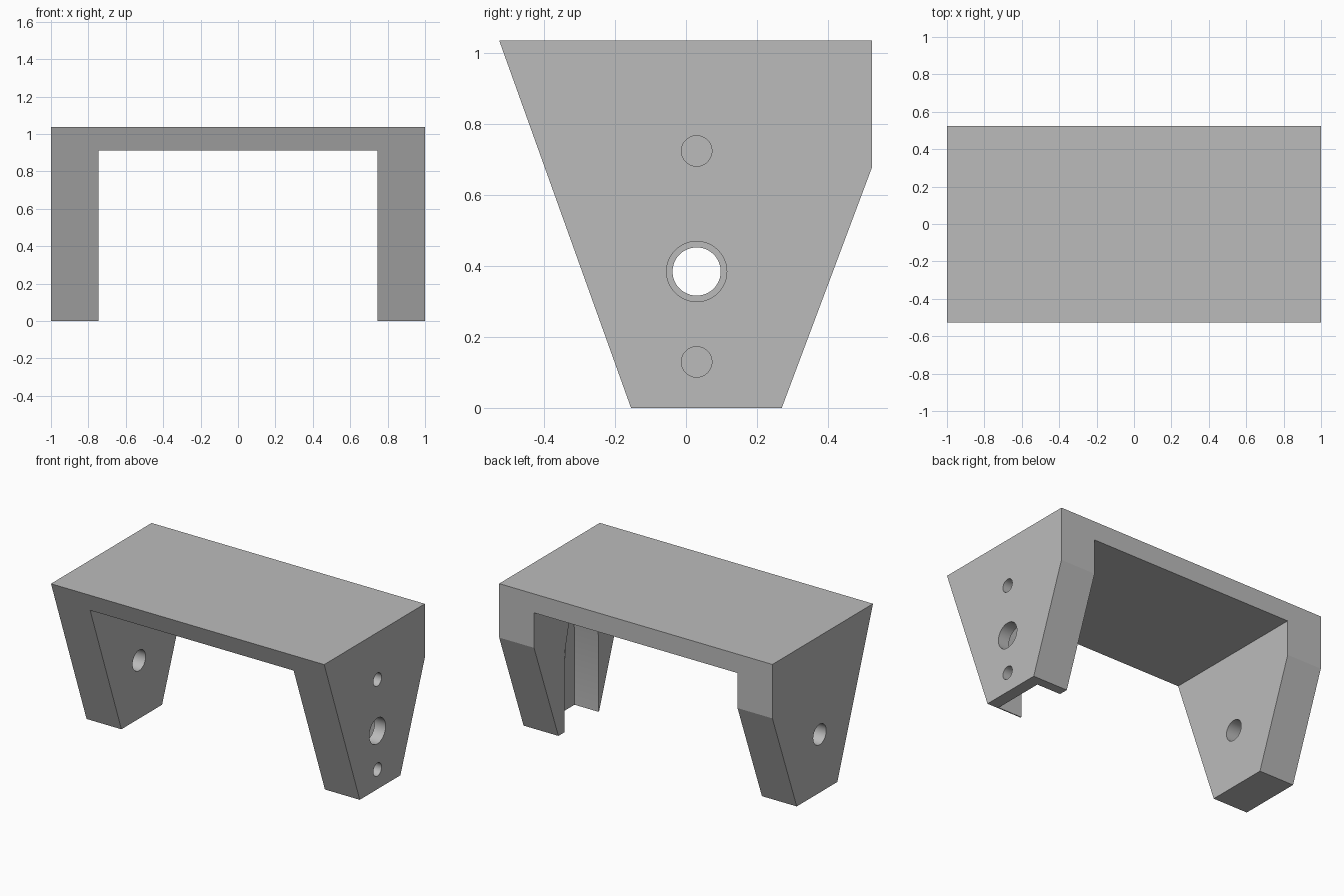
import bpy, bmesh, math
from mathutils import Matrix, Vector

old = bpy.data.objects.get("Cube")
if old:
    bpy.data.objects.remove(old, do_unlink=True)

grey = bpy.data.materials.new("plain_grey")
grey.use_nodes = True
colour = (0.5, 0.5, 0.5, 1)
grey.diffuse_color = colour
grey.node_tree.nodes["Principled BSDF"].inputs["Base Color"].default_value = colour

WALL_X = 0.745   # inner face of each side wall
AXIS_Y = 0.03    # centre line of holes and pocket


def finish(name, bm):
    bmesh.ops.recalc_face_normals(bm, faces=bm.faces[:])
    mesh = bpy.data.meshes.new(name)
    bm.to_mesh(mesh)
    bm.free()
    mesh.materials.append(grey)
    obj = bpy.data.objects.new(name, mesh)
    bpy.context.collection.objects.link(obj)
    return obj


def prism(name, profile, x0, x1):
    """Extrude a (y, z) profile along x."""
    bm = bmesh.new()
    face = bm.faces.new([bm.verts.new((x0, y, z)) for y, z in profile])
    new = bmesh.ops.extrude_face_region(bm, geom=[face])["geom"]
    verts = [v for v in new if isinstance(v, bmesh.types.BMVert)]
    bmesh.ops.translate(bm, verts=verts, vec=Vector((x1 - x0, 0, 0)))
    return finish(name, bm)


def bore(name, z, radius, x0, x1):
    """Cylinder cutter along x."""
    bm = bmesh.new()
    place = Matrix.Translation(((x0 + x1) / 2, AXIS_Y, z)) @ Matrix.Rotation(math.pi / 2, 4, "Y")
    bmesh.ops.create_cone(bm, cap_ends=True, segments=48, radius1=radius,
                          radius2=radius, depth=x1 - x0, matrix=place)
    return finish(name, bm)


# Bracket body: tapered side outline across the full width
outline = [(-0.527, 1.037), (0.525, 1.037), (0.525, 0.68), (0.27, 0), (-0.155, 0)]
bracket = prism("bracket", outline, -1, 1)

# Opening between the side walls
opening = [(-0.8, -0.2), (0.8, -0.2), (0.8, 0.912), (-0.8, 0.912)]

# Pocket in the left wall: straight below, tapering above, open at the bottom
half = [(0.178, -0.1), (0.178, 0.505), (0.103, 0.81)]
pocket = [(AXIS_Y + w, z) for w, z in half] + [(AXIS_Y - w, z) for w, z in reversed(half)]

cutters = [
    prism("opening_cutter", opening, -WALL_X, WALL_X),
    prism("pocket_cutter", pocket, WALL_X - 0.1, 0.92),
    bore("left_shaft_cutter", 0.385, 0.085, 0.7, 1.1),
    bore("right_shaft_cutter", 0.385, 0.068, -1.1, -0.7),
    bore("upper_screw_cutter", 0.725, 0.043, 0.85, 1.1),
    bore("lower_screw_cutter", 0.13, 0.043, 0.85, 1.1),
]
for cutter in cutters:
    cutter.hide_render = True
    cut = bracket.modifiers.new(cutter.name, "BOOLEAN")
    cut.operation = "DIFFERENCE"
    cut.solver = "EXACT"
    cut.object = cutter

# Bake the cuts and drop the cutters
graph = bpy.context.evaluated_depsgraph_get()
result = bpy.data.meshes.new_from_object(bracket.evaluated_get(graph))
bracket.modifiers.clear()
bracket.data = result
for cutter in cutters:
    bpy.data.objects.remove(cutter, do_unlink=True)

# Smooth bores, sharp edges everywhere else
bpy.ops.object.select_all(action="DESELECT")
bracket.select_set(True)
bpy.context.view_layer.objects.active = bracket
bpy.ops.object.shade_smooth_by_angle(angle=math.radians(15))
